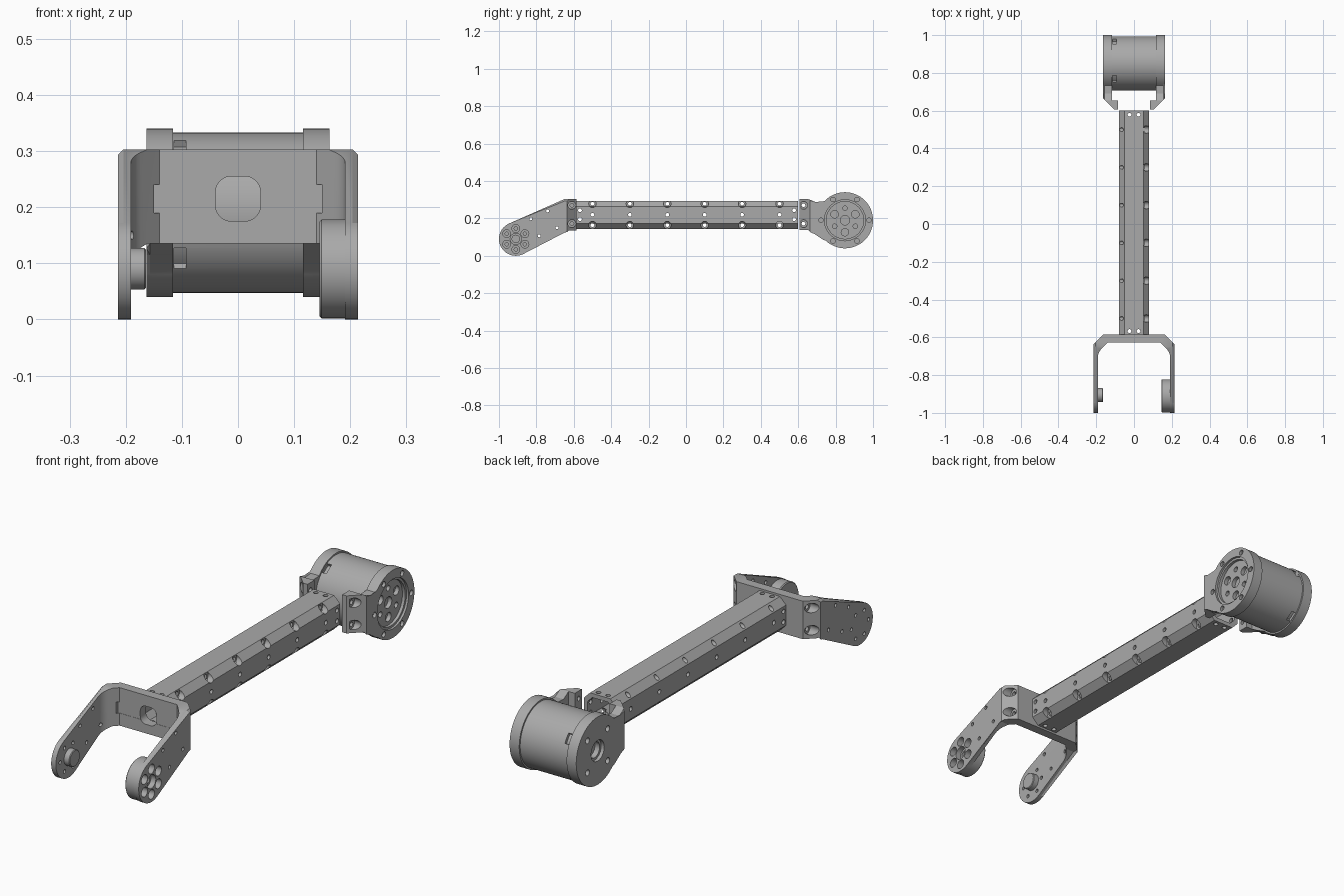
import bpy, bmesh
from math import sin, cos, pi, radians
from mathutils import Vector

if "Cube" in bpy.data.objects:
    bpy.data.objects.remove(bpy.data.objects["Cube"])

metal = bpy.data.materials.new("machined_grey")
metal.use_nodes = True
GREY = (0.4, 0.4, 0.4, 1)
metal.diffuse_color = GREY
metal.node_tree.nodes["Principled BSDF"].inputs["Base Color"].default_value = GREY

X = Vector((1, 0, 0))
Z = Vector((0, 0, 1))


def make(name, bm):
    bmesh.ops.recalc_face_normals(bm, faces=bm.faces)
    me = bpy.data.meshes.new(name)
    bm.to_mesh(me)
    bm.free()
    ob = bpy.data.objects.new(name, me)
    bpy.context.scene.collection.objects.link(ob)
    return ob


def prism(name, pts, axis, a, b, bevel=0):
    """Extrude a flat outline along an axis, with optional rim chamfers."""
    place = {"x": lambda p, t: (t, *p), "y": lambda p, t: (p[0], t, p[1]),
             "z": lambda p, t: (*p, t)}[axis]
    bm = bmesh.new()
    low, high = [[bm.verts.new(place(p, t)) for p in pts] for t in (a, b)]
    bm.faces.new(low)
    bm.faces.new(high)
    for i in range(len(pts)):
        bm.faces.new((low[i - 1], low[i], high[i], high[i - 1]))
    if bevel:
        rim = [e for e in bm.edges if (e.verts[0] in low) == (e.verts[1] in low)]
        bmesh.ops.bevel(bm, geom=rim, offset=bevel, segments=1, affect='EDGES')
    return make(name, bm)


def lathe(bm, rings, origin, axis=X, seg=24):
    """Stepped turned solid: rings are (radius, distance along the axis)."""
    rot = axis.to_track_quat('Z', 'Y')
    loops = [[bm.verts.new(Vector(origin) + rot @ Vector(
        (r * cos(2 * pi * i / seg), r * sin(2 * pi * i / seg), h)))
        for i in range(seg)] for r, h in rings]
    bm.faces.new(loops[0])
    bm.faces.new(loops[-1])
    for p, q in zip(loops, loops[1:]):
        for i in range(seg):
            bm.faces.new((p[i - 1], p[i], q[i], q[i - 1]))


def turned(name, rings, origin, axis=X, seg=64):
    bm = bmesh.new()
    lathe(bm, rings, origin, axis, seg)
    return make(name, bm)


def boolean(ob, tool, op='DIFFERENCE', keep=False):
    mod = ob.modifiers.new("b", 'BOOLEAN')
    mod.object, mod.operation, mod.solver = tool, op, 'EXACT'
    bpy.context.view_layer.update()
    dg = bpy.context.evaluated_depsgraph_get()
    me = bpy.data.meshes.new_from_object(ob.evaluated_get(dg))
    ob.modifiers.clear()
    ob.data = me
    if not keep:
        bpy.data.objects.remove(tool)


def drill(obs, holes):
    """Cut (rings, origin, axis) holes out of each object."""
    bm = bmesh.new()
    for rings, origin, axis in holes:
        lathe(bm, rings, origin, axis)
    tool = make("cutter", bm)
    for ob in obs:
        boolean(ob, tool, keep=True)
    bpy.data.objects.remove(tool)


def arc(cy, cz, r, a, b, n):
    return [(cy + r * cos(radians(a + (b - a) * i / n)),
             cz + r * sin(radians(a + (b - a) * i / n))) for i in range(n + 1)]


def ring(cy, cz, r, n, start=0):
    return arc(cy, cz, r, start, start + 360, n)[:-1]


def octagon(h, c):
    return [(sx * p, 0.219 + sz * q) for sx, sz, p, q in (
        (1, 1, h - c, h - 0.005), (1, 1, h, h - c - 0.005),
        (1, -1, h, h - c - 0.005), (1, -1, h - c, h - 0.005),
        (-1, -1, h - c, h - 0.005), (-1, -1, h, h - c - 0.005),
        (-1, 1, h, h - c - 0.005), (-1, 1, h - c, h - 0.005))]


# Hollow eight-sided beam with cross-drilled bolt rows
beam = prism("beam", octagon(0.08, 0.03), "y", -0.588, 0.6)
boolean(beam, prism("bore", octagon(0.062, 0.024), "y", -0.7, 0.7))
through = [(0.01, -0.3), (0.01, 0.3)]
counterbore = [(0.01, -0.3), (0.01, 0.05), (0.02, 0.05), (0.02, 0.3)]
holes = []
for i in range(6):
    y = -0.5 + 0.2 * i
    holes += [(counterbore, (0, y, z), X) for z in (0.278, 0.164)]
    holes.append((through, (0, y, 0.219), X))
for y in (-0.567, 0.578):
    holes += [(through, (0, y, z), X) for z in (0.196, 0.243)]
    holes += [(through, (x, y, 0.219), Z) for x in (-0.024, 0.024)]
drill([beam], holes)

# Fork: side outline trimmed to a U-shaped plan
HY, HZ = -0.91, 0.09
side = [(-0.57, 0.135), (-0.57, 0.303), (-0.65, 0.303)]
side += arc(HY, HZ, 0.09, 114, 300, 24) + [(-0.65, 0.135)]
fork = prism("fork", side, "x", -0.214, 0.214, 0.01)
half = [(0.163, -0.585), (0.26, -0.682), (0.26, -1.1), (0.191, -1.1)]
half += arc(0.131, -0.705, 0.06, 0, 45, 5) + [(0.14, -0.627)]
plan = half + [(-x, y) for x, y in reversed(half)]
boolean(fork, prism("plan", plan, "z", -0.1, 0.5), 'INTERSECT')
window = [p for cx, cz, a in ((0.012, 0.227, 0), (-0.012, 0.227, 90),
                              (-0.012, 0.203, 180), (0.012, 0.203, 270))
          for p in arc(cx, cz, 0.028, a, a + 90, 6)]
boolean(fork, prism("window", window, "y", -0.8, -0.5))
pocket = [(-0.15, 0.19), (0.15, 0.19), (0.15, 0.24), (-0.15, 0.24)]
boolean(fork, prism("pocket", pocket, "y", -0.66, -0.626))

# Joint hub on one prong, pivot boss on the other
hub = turned("joint_hub", [(0.084, 0.145), (0.088, 0.149), (0.088, 0.2)], (0, HY, HZ))
boss = turned("pivot_boss", [(0.034, -0.164), (0.037, -0.167), (0.037, -0.2)],
              (0, HY + 0.004, HZ))
socket = [(0.009, 0.15), (0.009, 0.165), (0.021, 0.165), (0.021, 0.3)]
drill([fork, hub], [(socket, (0, y, z), X) for y, z in ring(HY, HZ, 0.056, 6, 30)]
      + [([(0.02, 0.1), (0.02, 0.19), (0.03, 0.19), (0.03, 0.3)], (0, HY, HZ), X)])
drill([boss], [([(0.015, -0.3), (0.015, -0.18)], (0, HY + 0.004, HZ), X)])
small = [(0.008, -0.3), (0.008, 0.3)]
bolt = [(0.01, 0.13), (0.01, 0.165), (0.021, 0.165), (0.021, 0.3)]
holes = [(small, (0, y, z), X) for y, z in
         ((-0.74, 0.24), (-0.83, 0.198), (-0.69, 0.15), (-0.785, 0.107))]
holes += [([(0.008, -0.3), (0.008, -0.15)], (0, y, z), X)
          for y, z in ring(HY, HZ, 0.06, 6)]
holes += [(bolt, (0, -0.61, z), s * X) for z in (0.27, 0.172) for s in (1, -1)]
drill([fork], holes)

# Motor drum with four short slots beside one end
MY, MZ = 0.85, 0.19
drum = turned("motor_drum", [(0.143, -0.12), (0.143, 0.12)], (0, MY, MZ), seg=96)
for a in (35, 125, 215, 305):
    slot = arc(MY, MZ, 0.16, a - 9, a + 9, 5) + arc(MY, MZ, 0.13, a + 9, a - 9, 5)
    boolean(drum, prism("slot", slot, "x", -0.114, -0.093))

# Motor end caps, each with an arm reaching the beam
outline = arc(MY, MZ, 0.15, -138, 141, 56)
outline += [(0.69, 0.282), (0.655, 0.303), (0.59, 0.303),
            (0.59, 0.137), (0.655, 0.137), (0.69, 0.115)]
caps = {}
for s, label in ((1, "left"), (-1, "right")):
    cap = prism(label + "_motor_cap", outline, "x", s * 0.06, s * 0.163, 0.006)
    trim = [(0.085, 0.607), (0.106, 0.607), (0.3, 0.801), (0.3, 1.1),
            (0.116, 1.1), (0.116, 0.655), (0.085, 0.655)]
    boolean(cap, prism("trim", [(s * x, y) for x, y in trim], "z", -0.1, 0.5), 'INTERSECT')
    mount = [(0.01, 0.05), (0.01, 0.115), (0.021, 0.115), (0.021, 0.3)]
    drill([cap], [(mount, (0, 0.628, z), s * X) for z in (0.27, 0.172)])
    caps[s] = cap

# Output face: stepped recess, rim screws and a circle of pockets
drill([caps[1]], [([(0.1, 0.14), (0.1, 0.153), (0.11, 0.153), (0.11, 0.3)], (0, MY, MZ), X)]
      + [([(0.012, 0.15), (0.012, 0.3)], (0, y, z), X) for y, z in ring(MY, MZ, 0.128, 6)])
holes = [([(0.025, 0.122), (0.025, 0.3)], (0, MY, MZ), X)]
for i, (y, z) in enumerate(ring(MY, MZ, 0.064, 6, 30)):
    r = 0.012 if i % 2 else 0.02
    holes.append(([(r, 0.122), (r, 0.3)], (0, y, z), X))
drill([caps[1]], holes)

# Rear face: stepped centre bore and four screw holes
bore = [(0.035, 0.125), (0.035, 0.148), (0.046, 0.148), (0.046, 0.3)]
drill([caps[-1]], [(bore, (0, MY, MZ), -X)]
      + [([(0.013, 0.14), (0.013, 0.3)], (0, y, z), -X) for y, z in ring(MY, MZ, 0.1, 4, 45)])

# Shared finish: one material, smooth curves and sharp edges
for ob in (beam, fork, hub, boss, drum, *caps.values()):
    ob.data.materials.clear()
    ob.data.materials.append(metal)
    ob.data.shade_smooth()
    ob.data.set_sharp_from_angle(angle=radians(25))
